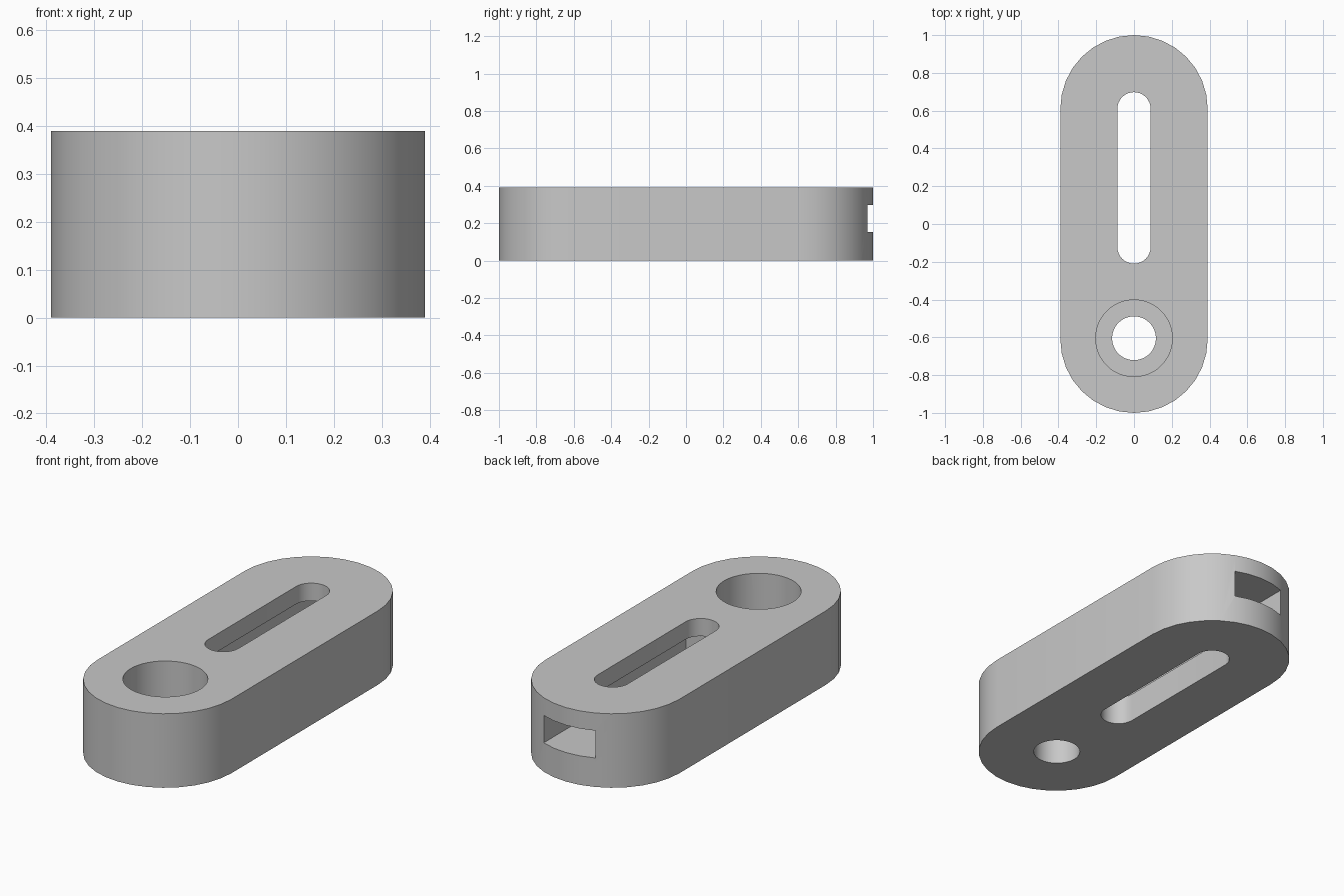
import bpy
import bmesh
from math import pi, sin, cos

cube = bpy.data.objects.get("Cube")
if cube:
    bpy.data.objects.remove(cube, do_unlink=True)

grey = bpy.data.materials.new("plain_grey")
grey.use_nodes = True
colour = (0.58, 0.58, 0.58, 1)
grey.diffuse_color = colour
grey.node_tree.nodes["Principled BSDF"].inputs["Base Color"].default_value = colour

HEIGHT = 0.39
END = 0.61      # centre of the rounded ends
BORE_Y = -0.605


def rounded_outline(radius, y_front, y_back, segments):
    """Outline of two half circles joined by straight sides."""
    points = []
    for centre, start in ((y_back, 0), (y_front, pi)):
        for i in range(segments + 1):
            a = start + pi * i / segments
            points.append((radius * cos(a), centre + radius * sin(a)))
    return points


def circle_outline(radius, y, segments):
    return [(radius * cos(2 * pi * i / segments), y + radius * sin(2 * pi * i / segments))
            for i in range(segments)]


def prism(name, outline, z0, z1):
    bm = bmesh.new()
    base = bm.faces.new([bm.verts.new((x, y, z0)) for x, y in outline])
    top = bmesh.ops.extrude_face_region(bm, geom=[base])["geom"]
    bmesh.ops.translate(bm, vec=(0, 0, z1 - z0),
                        verts=[v for v in top if isinstance(v, bmesh.types.BMVert)])
    bmesh.ops.recalc_face_normals(bm, faces=bm.faces)
    mesh = bpy.data.meshes.new(name)
    bm.to_mesh(mesh)
    bm.free()
    mesh.materials.append(grey)
    obj = bpy.data.objects.new(name, mesh)
    bpy.context.collection.objects.link(obj)
    return obj


# Solid link with rounded ends
body = prism("slotted_link", rounded_outline(0.39, -END, END, 16), 0, HEIGHT)

# Through slot, nut channel open at the back, and stepped bolt hole
cutters = [
    prism("slot_cutter", rounded_outline(0.088, -0.122, END, 16), -0.1, 0.5),
    prism("channel_cutter", [(-0.15, -0.213), (0.15, -0.213), (0.15, 1.1), (-0.15, 1.1)],
          0.153, 0.297),
    prism("bolt_hole_cutter", circle_outline(0.116, BORE_Y, 48), -0.1, 0.5),
    prism("counterbore_cutter", circle_outline(0.203, BORE_Y, 48), 0.153, 0.5),
]

bpy.ops.object.select_all(action="DESELECT")
body.select_set(True)
bpy.context.view_layer.objects.active = body
for cutter in cutters:
    cutter.hide_render = True
    cut = body.modifiers.new(cutter.name, "BOOLEAN")
    cut.operation = "DIFFERENCE"
    cut.solver = "EXACT"
    cut.object = cutter
    bpy.ops.object.modifier_apply(modifier=cut.name)
for cutter in cutters:
    bpy.data.objects.remove(cutter, do_unlink=True)

bpy.ops.object.shade_smooth_by_angle(angle=pi / 6)
